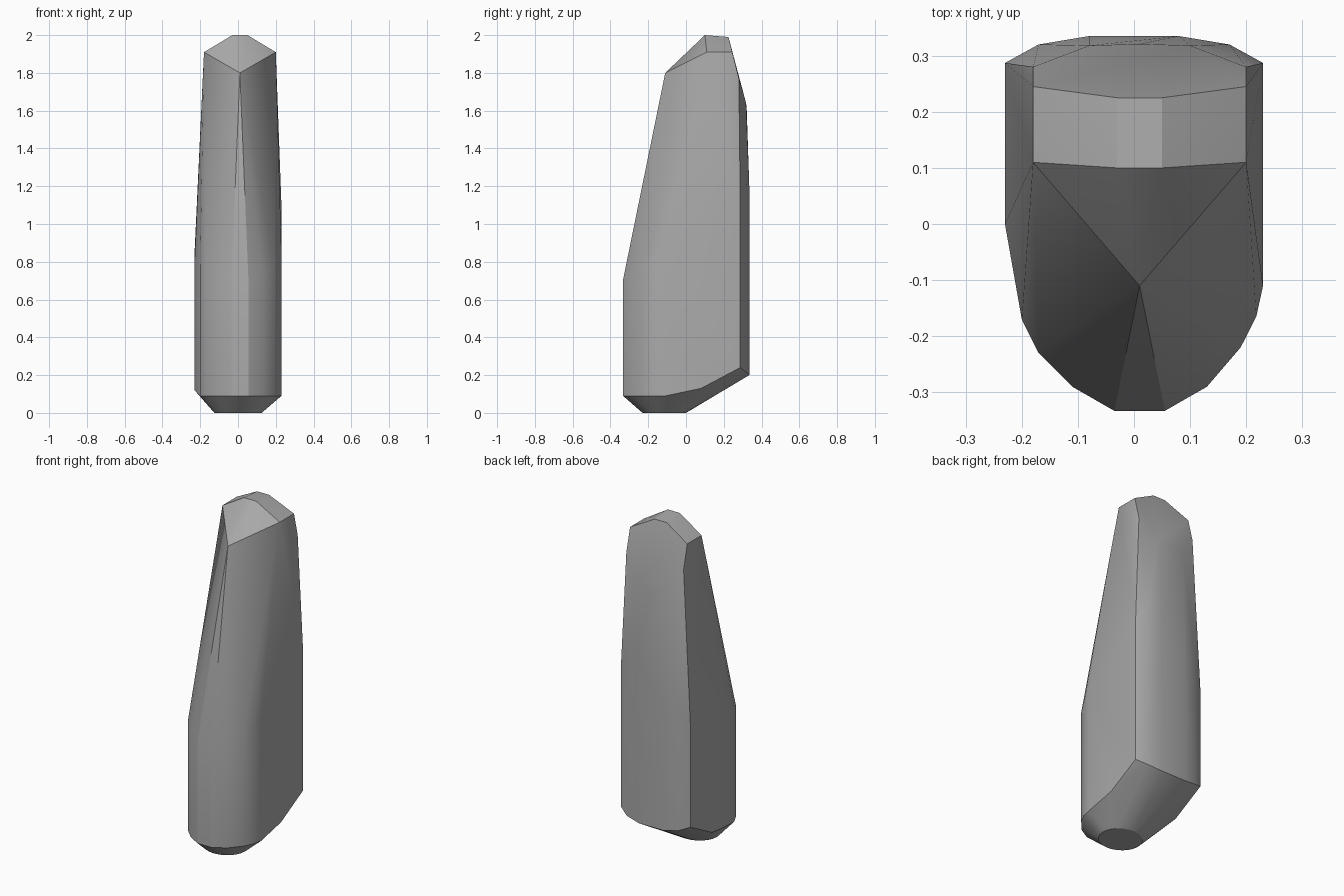
import bpy
import bmesh
from math import cos, sin, tau, radians

cube = bpy.data.objects.get("Cube")
if cube:
    bpy.data.objects.remove(cube, do_unlink=True)

grey = bpy.data.materials.new("plain_grey")
grey.use_nodes = True
colour = (0.4, 0.4, 0.4, 1)
grey.diffuse_color = colour
grey.node_tree.nodes["Principled BSDF"].inputs["Base Color"].default_value = colour

points = []

# Round foot
for i in range(24):
    a = tau * i / 24
    points.append((0.125 * cos(a), -0.115 + 0.115 * sin(a), 0))

# Curved front wall: plan outline, from the lower rim up to the seam
front = [(-0.2, -0.17), (-0.17, -0.23), (-0.11, -0.29), (-0.035, -0.333),
         (0.055, -0.333), (0.13, -0.29), (0.19, -0.22), (0.218, -0.165)]
for x, y in front:
    seam = 0.7 + 2 * x * x
    points += [(x, y, 0.09), (x, y, seam)]

# Side walls, uneven left and right
points += [(0.23, -0.11, 0.09), (0.23, -0.11, 0.85),
           (-0.23, 0.0, 0.12), (-0.23, 0.0, 0.8),
           (0.23, 0.08, 0.13), (-0.23, 0.08, 0.13)]

# Rounded back wall, with a sloping lower rim
for s, top in ((1, 1.1), (-1, 0.85)):
    for x, y, z in ((0.23, 0.287, 0.24), (0.17, 0.32, 0.215), (0.08, 0.335, 0.2)):
        points += [(s * x, y, z), (s * x, y, top + 0.1 * (x < 0.2))]

# Front peak and flat crown
points += [(0.01, -0.11, 1.8), (-0.03, 0.1, 2), (0.05, 0.1, 2),
           (-0.03, 0.225, 1.99), (0.05, 0.225, 1.99)]

# Shoulders and the slanted facet behind the crown
for x in (-0.18, 0.2):
    points += [(x, 0.11, 1.91), (x, 0.245, 1.91), (x, 0.28, 1.77)]
points += [(-0.08, 0.318, 1.64), (0.1, 0.318, 1.64), (0.01, 0.321, 1.62)]

# Wrap one solid skin around the outline points
bm = bmesh.new()
for p in points:
    bm.verts.new(p)
hull = bmesh.ops.convex_hull(bm, input=bm.verts[:])
loose = [v for v in bm.verts if not v.link_faces]
bmesh.ops.delete(bm, geom=loose, context='VERTS')
bmesh.ops.dissolve_limit(bm, angle_limit=radians(1), verts=bm.verts[:], edges=bm.edges[:])
bmesh.ops.recalc_face_normals(bm, faces=bm.faces[:])
mesh = bpy.data.meshes.new("faceted_body")
bm.to_mesh(mesh)
bm.free()
mesh.materials.append(grey)
body = bpy.data.objects.new("faceted_body", mesh)
bpy.context.collection.objects.link(body)

# Soft edges where the facets meet gently
bpy.context.view_layer.objects.active = body
body.select_set(True)
bpy.ops.object.shade_smooth_by_angle(angle=radians(25))
